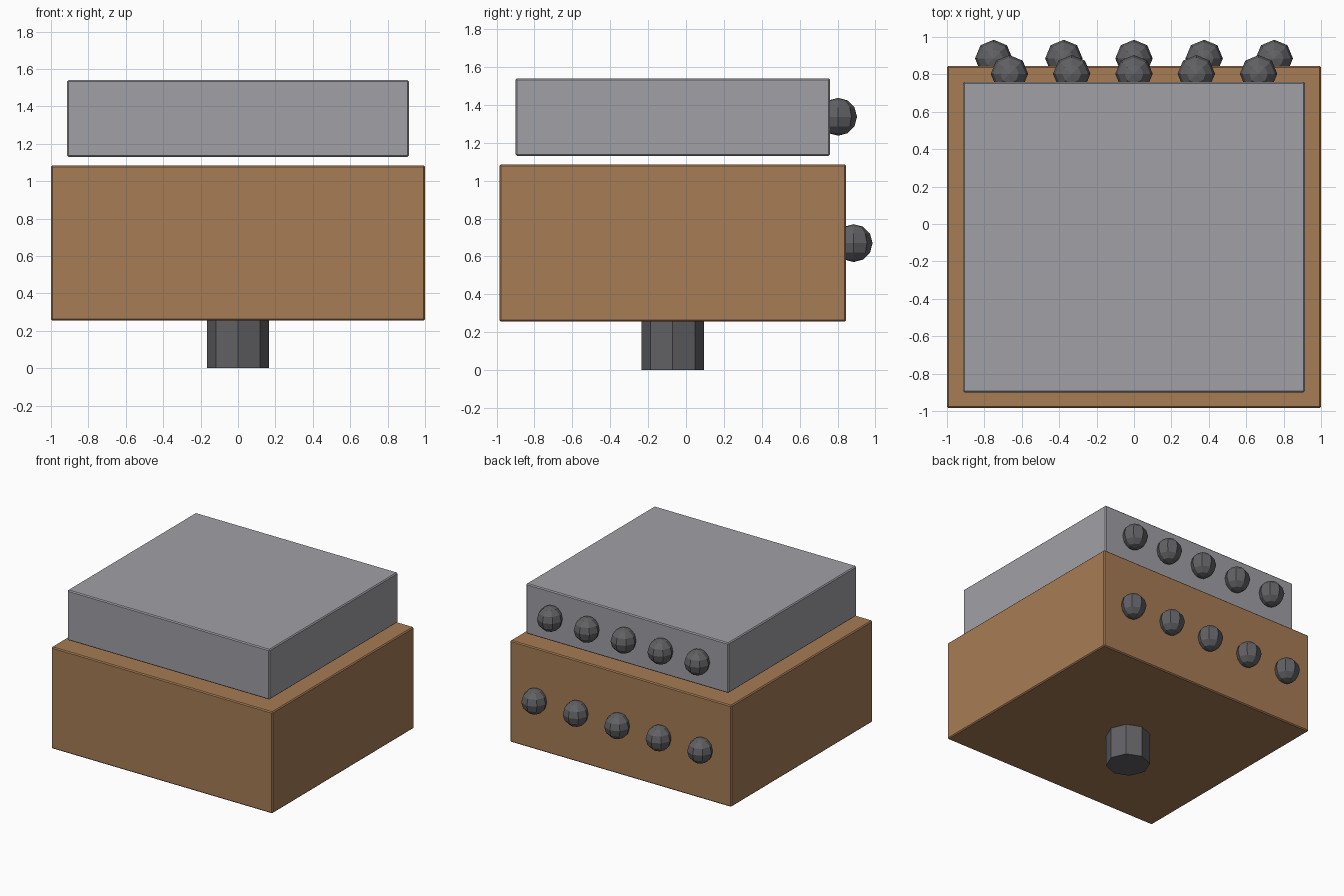
import bpy

if "Cube" in bpy.data.objects:
    bpy.data.objects.remove(bpy.data.objects["Cube"])

CY = -0.07  # shared centre line of the body parts


def material(name, rgb):
    m = bpy.data.materials.new(name)
    m.diffuse_color = (*rgb, 1)
    m.use_nodes = True
    m.node_tree.nodes["Principled BSDF"].inputs["Base Color"].default_value = m.diffuse_color
    return m


wood = material("brown", (0.38, 0.20, 0.09))
light = material("light_grey", (0.35, 0.35, 0.38))
dark = material("dark_grey", (0.12, 0.12, 0.13))


def finish(name, mat):
    ob = bpy.context.object
    ob.name = name
    ob.data.materials.append(mat)
    return ob


def block(name, width, depth, z0, z1, mat):
    bpy.ops.mesh.primitive_cube_add(size=1, location=(0, CY, (z0 + z1) / 2))
    ob = finish(name, mat)
    ob.scale = (width, depth, z1 - z0)
    bpy.ops.object.transform_apply(location=False, rotation=False, scale=True)
    bevel = ob.modifiers.new("edge_bevel", 'BEVEL')
    bevel.width = 0.008
    bevel.segments = 1


def knob_row(name, y, z, spacing):
    for i in range(5):
        bpy.ops.mesh.primitive_uv_sphere_add(
            segments=8, ring_count=6, radius=0.1,
            location=((i - 2) * spacing, y, z))
        finish(f"{name}_{i + 1}", dark)


# Large lower body and smaller floating upper body
block("lower_block", 2.0, 1.83, 0.255, 1.085, wood)
block("upper_block", 1.83, 1.66, 1.13, 1.54, light)

# Octagonal foot
bpy.ops.mesh.primitive_cylinder_add(vertices=8, radius=0.165, depth=0.265,
                                    location=(0, CY, 0.1325))
finish("foot_post", dark)

# Knobs along the back faces
knob_row("lower_knob", 0.885, 0.67, 0.375)
knob_row("upper_knob", 0.803, 1.337, 0.333)
